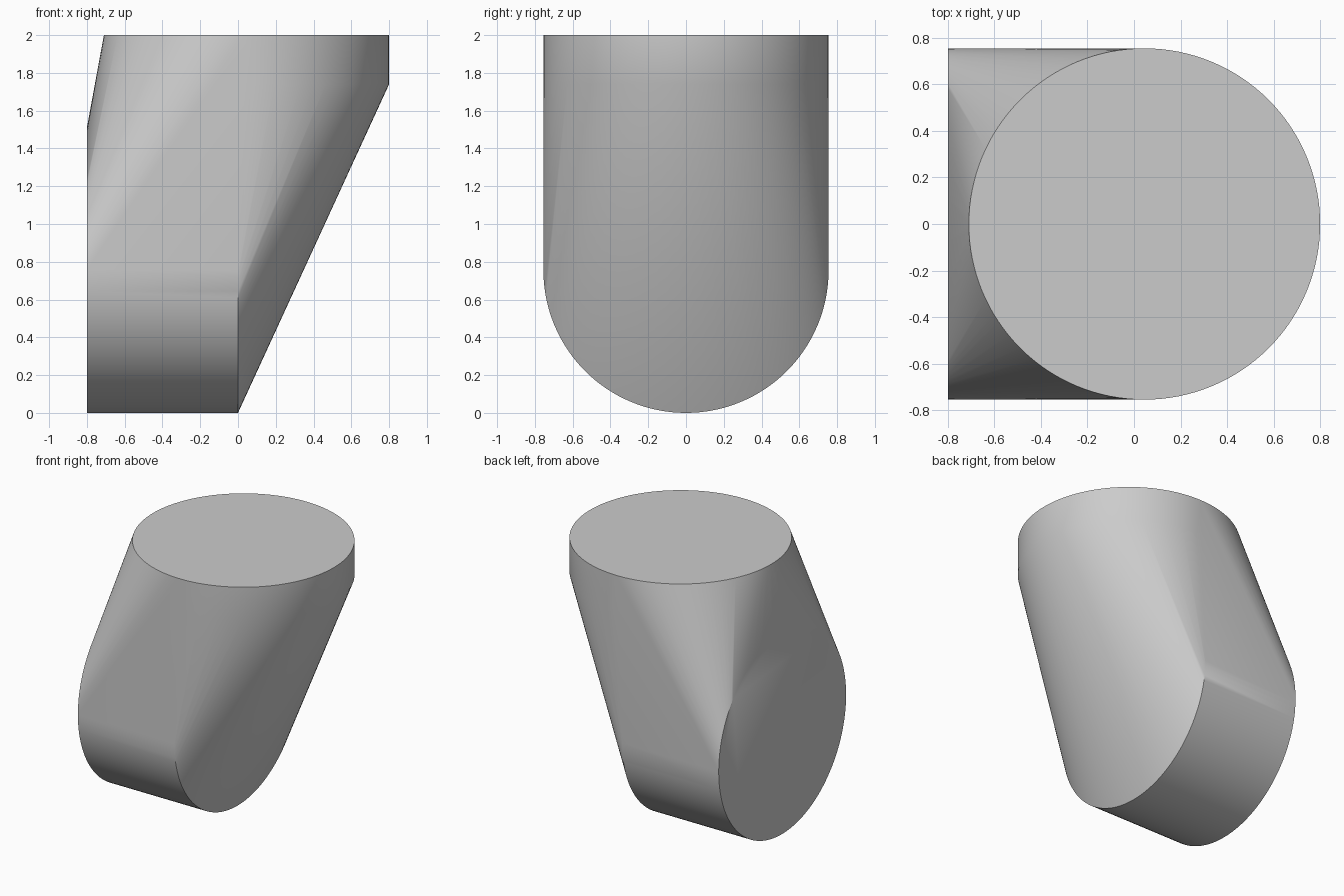
import bpy, bmesh, math
from mathutils import Matrix

cube = bpy.data.objects.get("Cube")
if cube:
    bpy.data.objects.remove(cube, do_unlink=True)

RADIUS = 0.755
SEGMENTS = 128

grey = bpy.data.materials.new("plain_grey")
grey.use_nodes = True
colour = (0.6, 0.6, 0.6, 1)
grey.diffuse_color = colour
grey.node_tree.nodes["Principled BSDF"].inputs["Base Color"].default_value = colour


def add_cylinder(bm, centre, depth, turn):
    bmesh.ops.create_cone(
        bm, cap_ends=True, segments=SEGMENTS, radius1=RADIUS, radius2=RADIUS,
        depth=depth, matrix=Matrix.Translation(centre) @ turn)


bm = bmesh.new()
# Lower horizontal drum along x
add_cylinder(bm, (-0.4, 0, RADIUS), 0.8, Matrix.Rotation(math.pi / 2, 4, "Y"))
# Upper upright drum
add_cylinder(bm, (0.045, 0, 1.87), 0.26, Matrix.Identity(4))

# Keep only the points, then wrap one skin around both drums
bmesh.ops.delete(bm, geom=bm.edges[:], context="EDGES_FACES")
hull = bmesh.ops.convex_hull(bm, input=bm.verts[:])
inside = {g for g in hull["geom_interior"] + hull["geom_unused"]
          if isinstance(g, bmesh.types.BMVert)}
bmesh.ops.delete(bm, geom=list(inside), context="VERTS")
# Merge the flat caps
bmesh.ops.dissolve_limit(bm, angle_limit=math.radians(0.1),
                         verts=bm.verts[:], edges=bm.edges[:])
bmesh.ops.recalc_face_normals(bm, faces=bm.faces[:])

mesh = bpy.data.meshes.new("elbow_block")
bm.to_mesh(mesh)
bm.free()
mesh.materials.append(grey)
block = bpy.data.objects.new("elbow_block", mesh)
bpy.context.collection.objects.link(block)

bpy.ops.object.select_all(action="DESELECT")
block.select_set(True)
bpy.context.view_layer.objects.active = block
bpy.ops.object.shade_smooth_by_angle(angle=math.radians(30))
